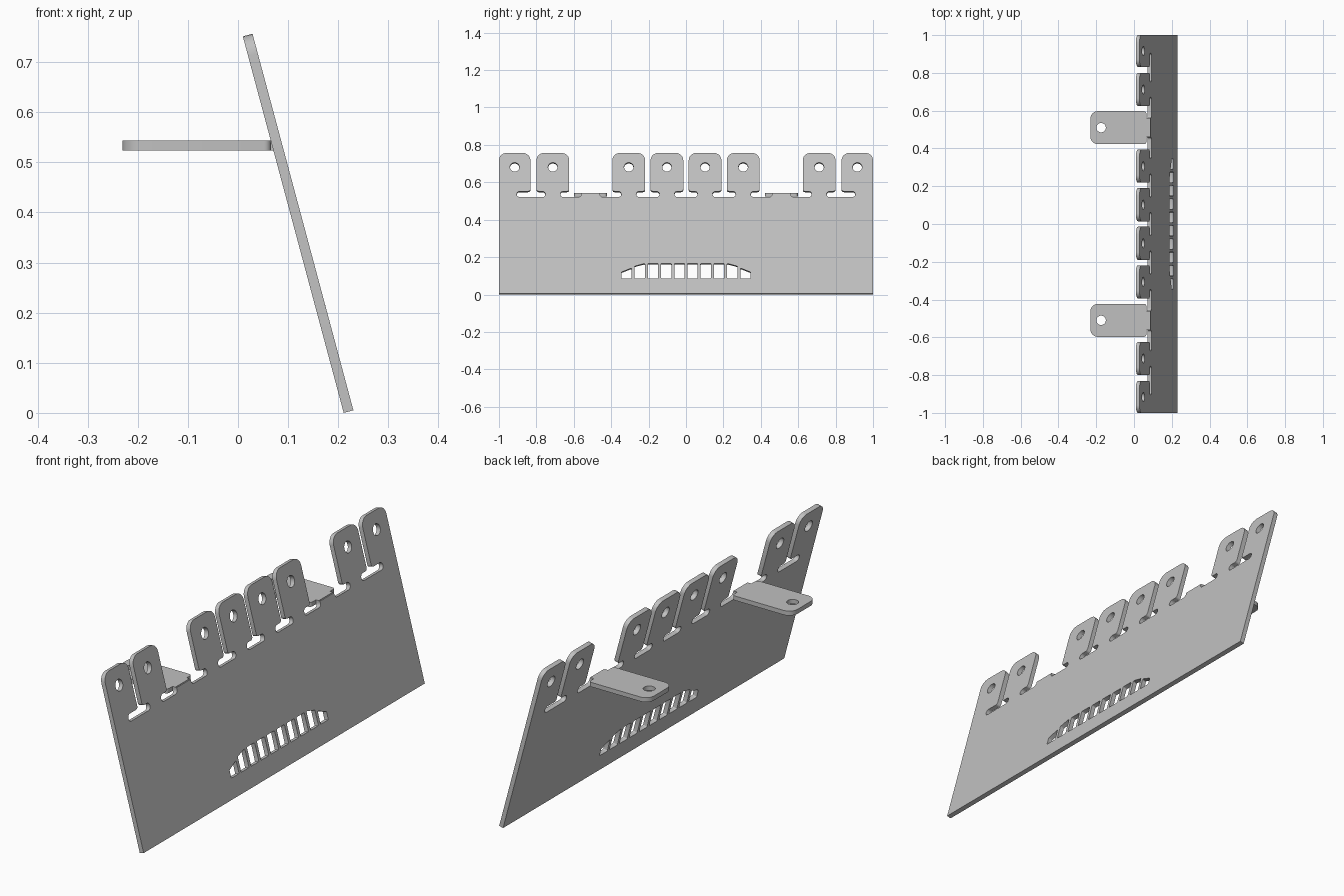
import bpy, bmesh, math
from mathutils import Matrix, Vector

if "Cube" in bpy.data.objects:
    bpy.data.objects.remove(bpy.data.objects["Cube"])

THICK = 0.02
TILT = math.radians(15)
TOP, SLOT_LOW, SLOT_HIGH, FOLD = 0.778, 0.534, 0.566, 0.557
HOLE_R = 0.025

metal = bpy.data.materials.new("light grey metal")
metal.use_nodes = True
grey = (0.53, 0.53, 0.53, 1)
metal.diffuse_color = grey
metal.node_tree.nodes["Principled BSDF"].inputs["Base Color"].default_value = grey


def rounded(corners, steps=6):
    """Turn (x, y, radius) corners into a closed outline with arcs."""
    out = []
    for i, (x, y, r) in enumerate(corners):
        p = Vector((x, y))
        if r == 0:
            out.append(p)
            continue
        a = (Vector(corners[i - 1][:2]) - p).normalized()
        b = (Vector(corners[(i + 1) % len(corners)][:2]) - p).normalized()
        half = a.angle(b) / 2
        centre = p + (a + b).normalized() * r / math.sin(half)
        start = p + a * r / math.tan(half) - centre
        end = p + b * r / math.tan(half) - centre
        sweep = start.angle_signed(end)
        for k in range(steps + 1):
            out.append(centre + Matrix.Rotation(-sweep * k / steps, 2) @ start)
    return out


def circle(x, y, r, n=24):
    return [Vector((x + r * math.cos(math.tau * k / n),
                    y + r * math.sin(math.tau * k / n))) for k in range(n)]


def sheet(name, outlines, matrix):
    """Sheet metal part: first outline is the edge, the others are holes."""
    curve = bpy.data.curves.new(name + "_profile", "CURVE")
    curve.dimensions = "2D"
    curve.fill_mode = "BOTH"
    curve.extrude = THICK / 2
    for pts in outlines:
        spline = curve.splines.new("POLY")
        spline.points.add(len(pts) - 1)
        for point, p in zip(spline.points, pts):
            point.co = (p.x, p.y, 0, 1)
        spline.use_cyclic_u = True
    temp = bpy.data.objects.new(name + "_profile", curve)
    bpy.context.collection.objects.link(temp)
    mesh = bpy.data.meshes.new_from_object(
        temp.evaluated_get(bpy.context.evaluated_depsgraph_get()))
    bpy.data.objects.remove(temp)
    bm = bmesh.new()
    bm.from_mesh(mesh)
    bmesh.ops.remove_doubles(bm, verts=bm.verts, dist=0.00005)
    bmesh.ops.recalc_face_normals(bm, faces=bm.faces)
    bm.to_mesh(mesh)
    bm.free()
    mesh.name = name
    mesh.materials.clear()
    mesh.materials.append(metal)
    obj = bpy.data.objects.new(name, mesh)
    bpy.context.collection.objects.link(obj)
    obj.matrix_world = matrix
    bpy.ops.object.select_all(action="DESELECT")
    obj.select_set(True)
    bpy.context.view_layer.objects.active = obj
    bpy.ops.object.shade_smooth_by_angle(angle=math.radians(35))
    return obj


# Tabs on one half: centre, half width, half neck width, folded or not
half_tabs = [(0.102, 0.0875, 0.04, False), (0.306, 0.0875, 0.04, False),
             (0.51, 0.0875, 0.05, True), (0.712, 0.0875, 0.04, False)]
tabs = [(-c, w, n, f) for c, w, n, f in reversed(half_tabs)] + half_tabs

# Panel outline, walking over the tabs from one end to the other
END_IN, END_NECK = 0.832, 0.905
slot_r, tab_r, heel_r = 0.0155, 0.04, 0.012
corners = [(-1, 0, 0), (-1, TOP, tab_r), (-END_IN, TOP, tab_r),
           (-END_IN, SLOT_HIGH, heel_r), (-END_NECK, SLOT_HIGH, slot_r),
           (-END_NECK, SLOT_LOW, slot_r)]
for c, w, n, folded in tabs:
    if folded:
        corners += [(c - n, SLOT_LOW, slot_r), (c - n, FOLD, 0),
                    (c + n, FOLD, 0), (c + n, SLOT_LOW, slot_r)]
        continue
    side = [(n, SLOT_LOW, slot_r), (n, SLOT_HIGH, slot_r),
            (w, SLOT_HIGH, heel_r), (w, TOP, tab_r)]
    corners += [(c - d, s, r) for d, s, r in side]
    corners += [(c + d, s, r) for d, s, r in reversed(side)]
corners += [(END_NECK, SLOT_LOW, slot_r), (END_NECK, SLOT_HIGH, slot_r),
            (END_IN, SLOT_HIGH, heel_r), (END_IN, TOP, tab_r),
            (1, TOP, tab_r), (1, 0, 0)]
outlines = [rounded(corners)]

# Screw holes in the upright tabs
for c in [t[0] for t in tabs if not t[3]] + [-0.916, 0.916]:
    outlines.append(circle(c, 0.7, HOLE_R))

# Vent slots, the outer ones cut down along an arch
for i in range(5):
    c, w = 0.0353 + 0.0706 * i, 0.0275
    inner, outer = {4: (0.142, 0.119), 3: (0.167, 0.152)}.get(i, (0.167, 0.167))
    for sign in (-1, 1):
        outlines.append(rounded([
            (sign * (c - w), 0.084, 0.003), (sign * (c - w), inner, 0.004),
            (sign * (c + w), outer, 0.004), (sign * (c + w), 0.084, 0.003)], 3))

# Tilted panel: local x runs along world y, local y up the slope
up = Vector((-math.sin(TILT), 0, math.cos(TILT)))
normal = Vector((math.cos(TILT), 0, math.sin(TILT)))
origin = Vector((0.211, 0, 0)) + normal * THICK / 2
frame = Matrix((Vector((0, 1, 0)), up, normal)).transposed().to_4x4()
sheet("slanted_panel", outlines, Matrix.Translation(origin) @ frame)

# Two tabs folded out level behind the panel
half = [(-0.231, 0.0875, tab_r), (0.066, 0.0875, 0.014),
        (0.066, 0.05, 0), (0.08, 0.05, 0)]
edge = rounded([(x, y, r) for x, y, r in half]
               + [(x, -y, r) for x, y, r in reversed(half)])
for name, y in (("left_folded_tab", 0.51), ("right_folded_tab", -0.51)):
    sheet(name, [edge, circle(-0.174, 0, HOLE_R)], Matrix.Translation((0, y, 0.534)))
